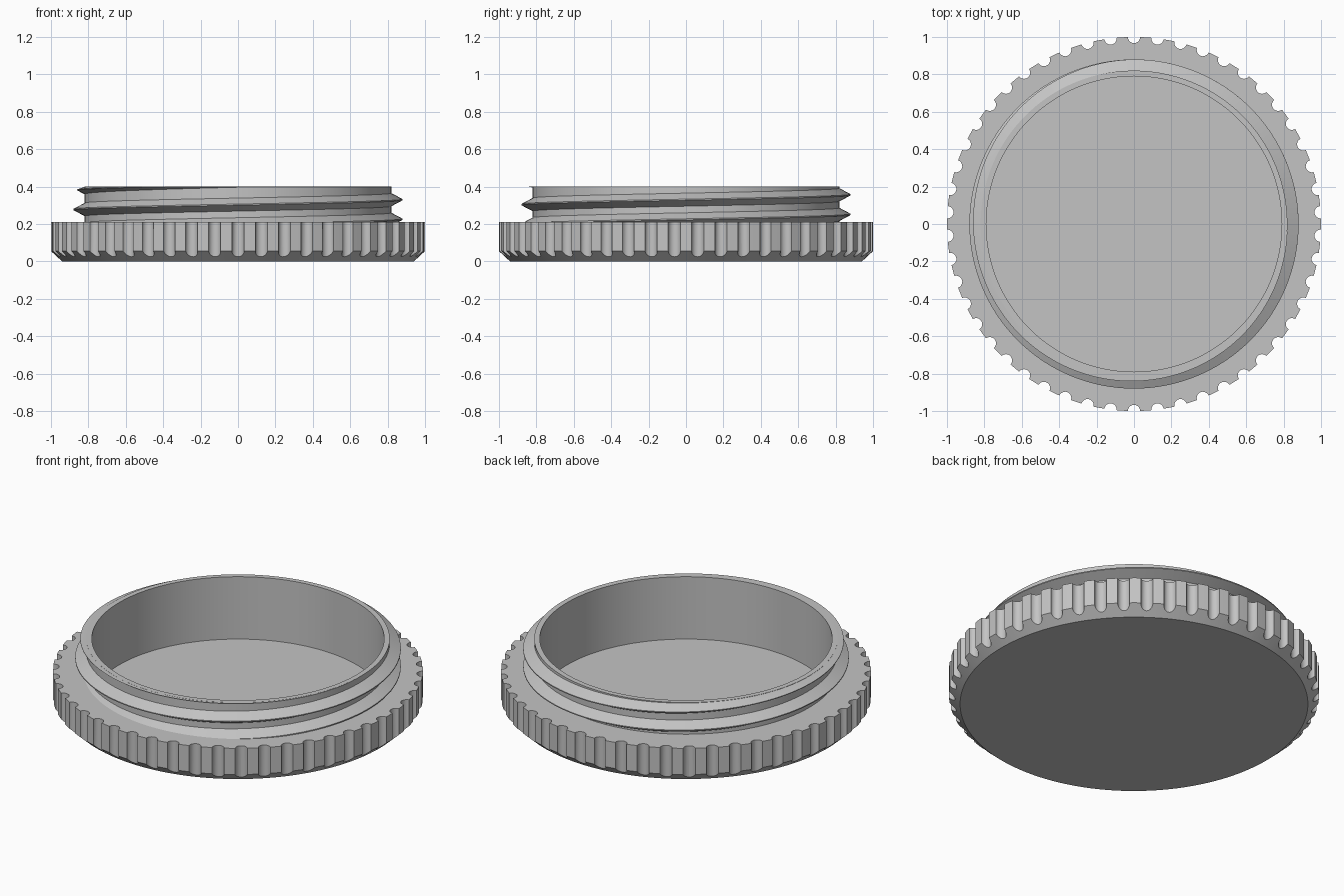
import bpy, bmesh, math

if "Cube" in bpy.data.objects:
    bpy.data.objects.remove(bpy.data.objects["Cube"])

TAU = 2 * math.pi
SEGS = 200
NOTCHES = 50
PITCH = 0.105

grey = bpy.data.materials.new("plain grey")
grey.diffuse_color = (0.55, 0.55, 0.55, 1)
grey.use_nodes = True
grey.node_tree.nodes["Principled BSDF"].inputs["Base Color"].default_value = grey.diffuse_color


def make(name, rings, wrap):
    """Skin a list of rings of points into a closed solid."""
    bm = bmesh.new()
    vs = [[bm.verts.new(p) for p in ring] for ring in rings]
    n = len(vs[0])
    for i in range(len(vs) - 1):
        for j in range(n):
            k = (j + 1) % n
            bm.faces.new((vs[i][j], vs[i][k], vs[i + 1][k], vs[i + 1][j]))
    bm.faces.new(vs[0][::-1])
    bm.faces.new(vs[-1])
    bmesh.ops.recalc_face_normals(bm, faces=bm.faces)
    me = bpy.data.meshes.new(name)
    bm.to_mesh(me)
    bm.free()
    ob = bpy.data.objects.new(name, me)
    bpy.context.collection.objects.link(ob)
    me.materials.append(grey)
    return ob


def polar(r, a, z):
    return (r * math.cos(a), r * math.sin(a), z)


def activate(ob):
    bpy.ops.object.select_all(action='DESELECT')
    ob.select_set(True)
    bpy.context.view_layer.objects.active = ob


# Lid body: chamfered grip disc, neck wall and recessed floor
profile = [(0.94, 0), (1.0, 0.055), (1.0, 0.211), (0.82, 0.211),
           (0.82, 0.40), (0.79, 0.40), (0.79, 0.028)]
body = make("lid_body", [[polar(r, TAU * i / SEGS, z) for i in range(SEGS)]
                         for r, z in profile], True)

# Round grip notches cut around the edge
bm = bmesh.new()
for i in range(NOTCHES):
    a = math.pi / 2 + TAU * i / NOTCHES
    res = bmesh.ops.create_cone(bm, cap_ends=True, segments=20, radius1=0.033,
                                radius2=0.033, depth=0.5)
    bmesh.ops.translate(bm, verts=res["verts"], vec=polar(1.0, a, 0.15))
me = bpy.data.meshes.new("notch_cutter")
bm.to_mesh(me)
bm.free()
cutter = bpy.data.objects.new("notch_cutter", me)
bpy.context.collection.objects.link(cutter)
cutter.hide_render = True
activate(body)
mod = body.modifiers.new("notches", 'BOOLEAN')
mod.operation = 'DIFFERENCE'
mod.solver = 'EXACT'
mod.object = cutter
bpy.ops.object.modifier_apply(modifier=mod.name)
bpy.data.objects.remove(cutter)

# Screw thread: V section on a rising helix, fading out at the rim
start, fade, end = -math.pi, TAU + math.pi / 2, 2 * TAU - 0.05
steps = 400
rings = []
for i in range(steps + 1):
    a = start + (end - start) * i / steps
    z = 0.225 + PITCH * a / TAU
    f = min(1.0, (end + 0.1 - a) / (end + 0.1 - fade))
    h = 0.036 * f
    section = [(0.80, z - h), (0.818, z - h), (0.82 + 0.06 * f, z - 0.003 * f),
               (0.82 + 0.06 * f, z + 0.003 * f), (0.818, z + h), (0.80, z + h)]
    top = 0.3995
    rings.append([polar(r, a, min(zz, top - 0.0001 * (5 - k)))
                  for k, (r, zz) in enumerate(section)])
thread = make("screw_thread", rings, False)

for ob in (body, thread):
    activate(ob)
    bpy.ops.object.shade_smooth_by_angle(angle=math.radians(25))
